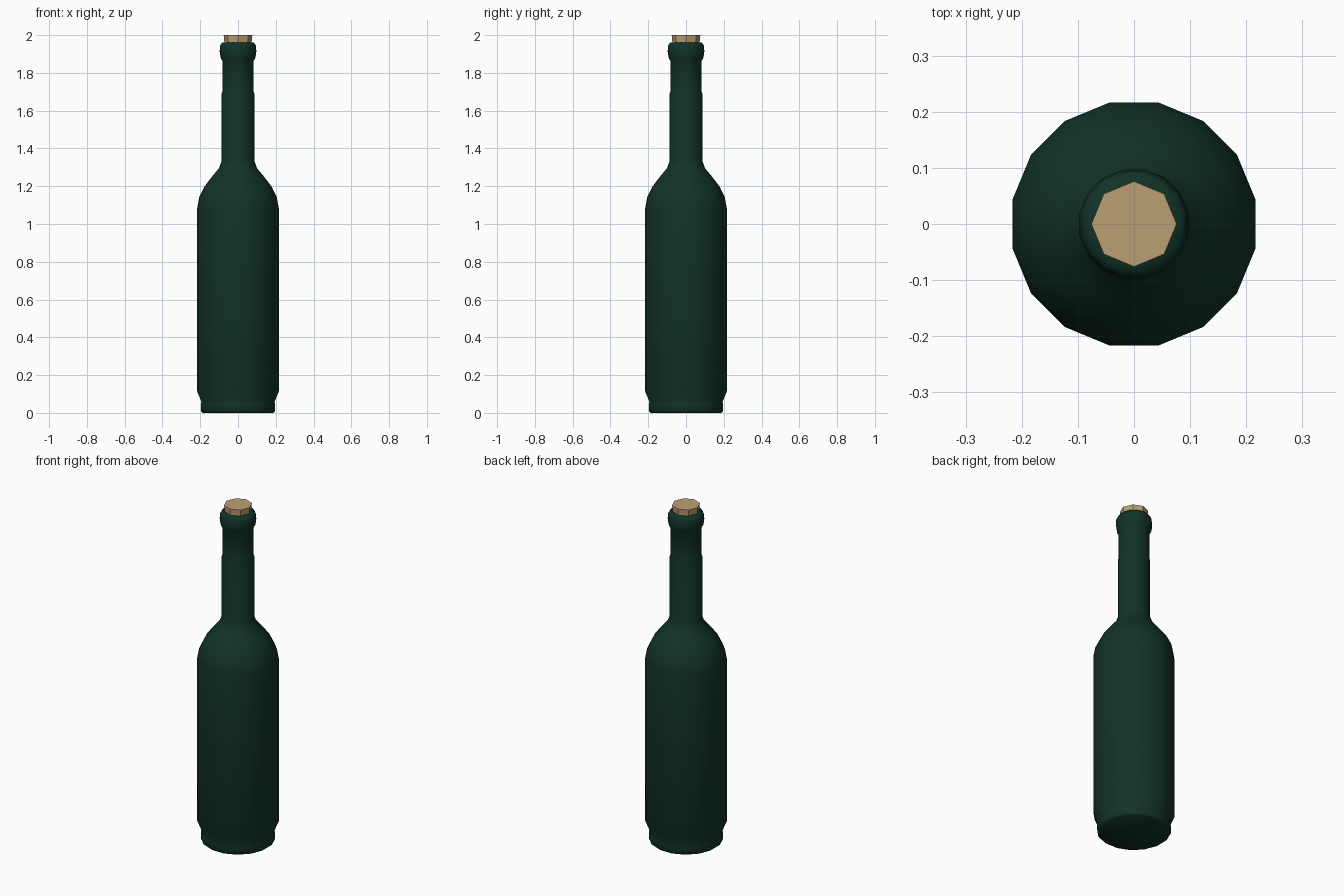
import bpy, bmesh, math

if "Cube" in bpy.data.objects:
    bpy.data.objects.remove(bpy.data.objects["Cube"], do_unlink=True)


def material(name, rgb):
    mat = bpy.data.materials.new(name)
    mat.use_nodes = True
    mat.diffuse_color = (*rgb, 1)
    mat.node_tree.nodes["Principled BSDF"].inputs["Base Color"].default_value = (*rgb, 1)
    return mat


def lathe(name, profile, sides, turn, mat):
    """Revolve (radius, height) points about z and cap both ends."""
    bm = bmesh.new()
    rings = []
    for r, z in profile:
        angles = [math.tau * (i + turn) / sides for i in range(sides)]
        rings.append([bm.verts.new((r * math.cos(a), r * math.sin(a), z)) for a in angles])
    for low, high in zip(rings, rings[1:]):
        for i in range(sides):
            j = (i + 1) % sides
            bm.faces.new((low[i], low[j], high[j], high[i]))
    bm.faces.new(rings[0][::-1])
    bm.faces.new(rings[-1])
    mesh = bpy.data.meshes.new(name)
    bm.to_mesh(mesh)
    bm.free()
    mesh.materials.append(mat)
    obj = bpy.data.objects.new(name, mesh)
    bpy.context.collection.objects.link(obj)
    return obj


glass = material("dark green glass", (0.0056, 0.033, 0.0205))
cork = material("cork", (0.5, 0.35, 0.175))

# Bottle: foot, body, shoulder, neck and rolled lip
foot = [(0.19, 0), (0.2, 0.008), (0.201, 0.045), (0.197, 0.058)]
body = [(0.221, 0.115), (0.221, 1.08)]
shoulder = [(0.21, 1.14), (0.18, 1.2), (0.137, 1.255), (0.103, 1.295), (0.088, 1.335)]
neck = [(0.088, 1.69), (0.085, 1.7), (0.085, 1.865)]
lip = [(0.094, 1.88), (0.099, 1.915), (0.096, 1.945), (0.086, 1.96), (0.06, 1.963)]
bottle = lathe("bottle", foot + body + shoulder + neck + lip, 16, 0.5, glass)
bottle.data.shade_smooth()

# Tapered faceted stopper
lathe("stopper", [(0.064, 1.88), (0.076, 2)], 8, 0, cork)
